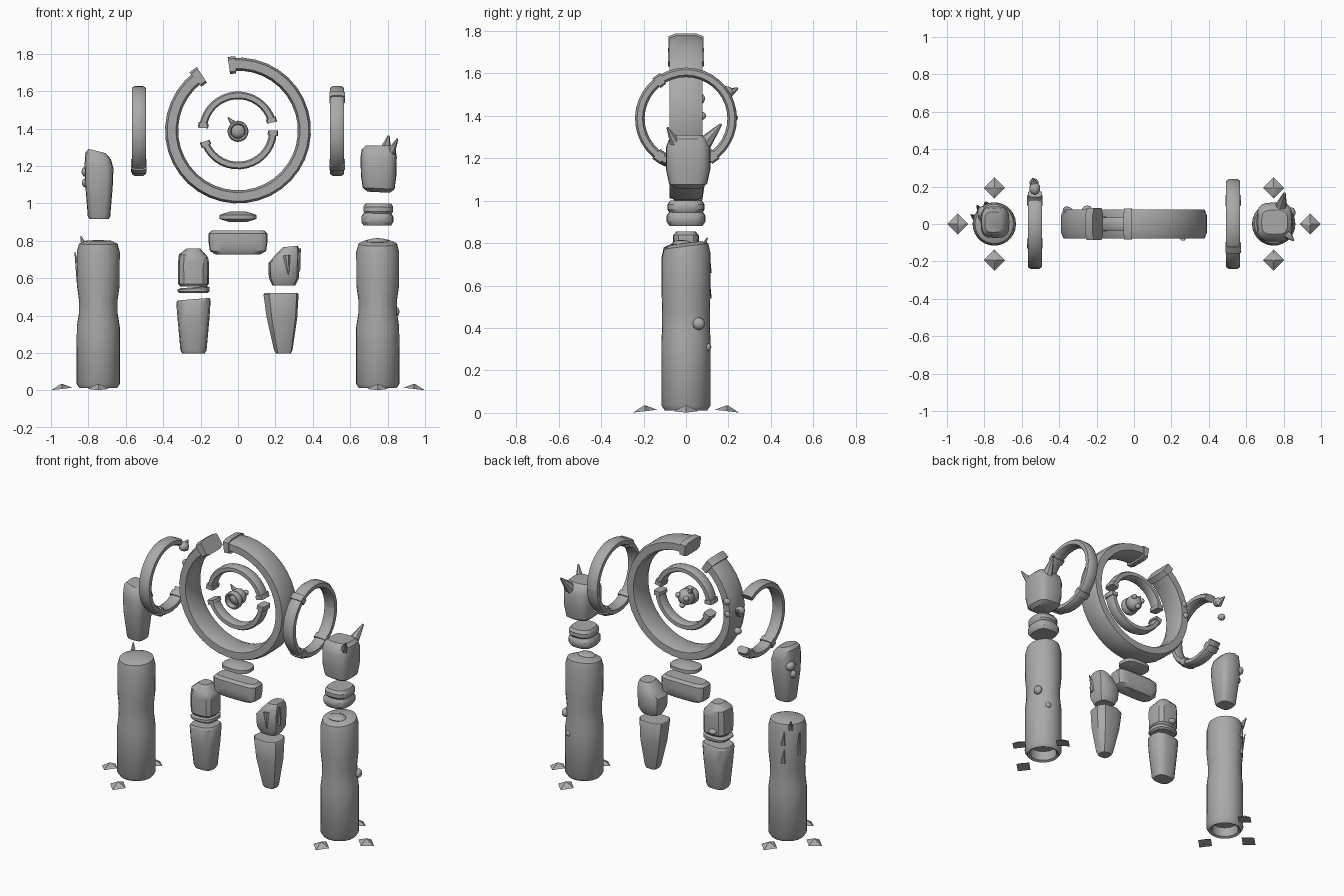
import bpy, bmesh, math
from mathutils import Vector, Matrix

cube = bpy.data.objects.get("Cube")
if cube:
    bpy.data.objects.remove(cube, do_unlink=True)

stone = bpy.data.materials.new("grey stone")
stone.use_nodes = True
GREY = (0.4, 0.4, 0.4, 1)
stone.diffuse_color = GREY
stone.node_tree.nodes["Principled BSDF"].inputs["Base Color"].default_value = GREY
parts = []


def finish(name, bm):
    """Turn a bmesh into a named stone object."""
    bmesh.ops.recalc_face_normals(bm, faces=bm.faces[:])
    mesh = bpy.data.meshes.new(name)
    bm.to_mesh(mesh)
    bm.free()
    mesh.materials.append(stone)
    obj = bpy.data.objects.new(name, mesh)
    bpy.context.collection.objects.link(obj)
    parts.append(obj)
    return obj


def skin(name, loops):
    """Bridge a list of equal point loops and cap both ends."""
    bm = bmesh.new()
    rows = [[bm.verts.new(p) for p in loop] for loop in loops]
    n = len(rows[0])
    for a, b in zip(rows, rows[1:]):
        for i in range(n):
            j = (i + 1) % n
            bm.faces.new((a[i], a[j], b[j], b[i]))
    bm.faces.new(rows[0])
    bm.faces.new(rows[-1])
    return finish(name, bm)


def loft(name, x, y, sections, sides=12, power=2.0, turn=0.0):
    """Stack superellipse sections: (z, centre x, half x, half y, x slope, y slope)."""
    loops = []
    for s in sections:
        z, cx, rx, ry, tx, ty = tuple(s) + (0,) * (6 - len(s))
        loop = []
        for i in range(sides):
            a = math.tau * i / sides + turn
            c, d = math.cos(a), math.sin(a)
            u = math.copysign(abs(c) ** (2 / power), c) * rx
            v = math.copysign(abs(d) ** (2 / power), d) * ry
            loop.append((x + cx + u, y + v, z + tx * u + ty * v))
        loops.append(loop)
    return skin(name, loops)


def arc(name, centre, axis, start, end, inner, outer, half, cut=0.012, step=10):
    """Sweep a chamfered bar around the x or y axis, angles in degrees."""
    k = half * 0.4
    profile = [(inner, -half + k), (inner + cut, -half), (outer - cut, -half), (outer, -half + k),
               (outer, half - k), (outer - cut, half), (inner + cut, half), (inner, half - k)]
    count = max(1, round((end - start) / step))
    loops = []
    for i in range(count + 1):
        a = math.radians(start + (end - start) * i / count)
        loop = []
        for r, d in profile:
            u, v = r * math.cos(a), r * math.sin(a)
            p = Vector((d, u, v)) if axis == "X" else Vector((u, d, v))
            loop.append(p + Vector(centre))
        loops.append(loop)
    return skin(name, loops)


def spike(name, base, tip, radius):
    """Pointed shard running from base to tip."""
    base, tip = Vector(base), Vector(tip)
    axis = tip - base
    turn = axis.to_track_quat("Z", "Y").to_matrix().to_4x4()
    bm = bmesh.new()
    bmesh.ops.create_cone(bm, cap_ends=True, segments=7, radius1=radius, radius2=radius * 0.15,
                          depth=axis.length,
                          matrix=Matrix.Translation((base + tip) / 2) @ turn)
    return finish(name, bm)


def lump(name, centre, size):
    """Small faceted stone."""
    bm = bmesh.new()
    bmesh.ops.create_icosphere(bm, subdivisions=2, radius=1)
    bmesh.ops.scale(bm, vec=size, verts=bm.verts[:])
    bmesh.ops.translate(bm, vec=centre, verts=bm.verts[:])
    return finish(name, bm)


# Large chest ring with a gap and end collars
CHEST = (0, 0, 1.39)
arc("chest_ring", CHEST, "Y", -233, 96, 0.32, 0.39, 0.078)
arc("chest_ring_collar_top", CHEST, "Y", 92, 98, 0.305, 0.397, 0.083)
arc("chest_ring_collar_side", CHEST, "Y", 123, 130, 0.305, 0.405, 0.085)

# Two inner half rings with collars on their ends
for label, start, end in (("upper", 17, 172), ("lower", 202, 356)):
    arc("inner_ring_" + label, CHEST, "Y", start, end, 0.167, 0.208, 0.035, 0.008)
    for side, a in (("start", start), ("end", end)):
        arc(f"inner_ring_{label}_{side}_collar", CHEST, "Y", a - 4, a + 4, 0.16, 0.215, 0.039, 0.006)

# Core stone with a socket and a thorn
lump("core", CHEST, (0.053, 0.053, 0.053))
arc("core_socket", (0, -0.045, 1.385), "Y", 0, 360, 0.036, 0.056, 0.022, 0.006, 18)
spike("core_thorn", (-0.02, 0, 1.42), (-0.055, 0, 1.46), 0.02)
for i, (x, z) in enumerate(((0.03, 1.41), (-0.03, 1.4), (0, 1.35))):
    lump(f"core_bump_{i}", (x, 0.04, z), (0.018, 0.018, 0.018))
lump("ring_chip_high", (-0.35, 0.07, 1.48), (0.025, 0.02, 0.025))
lump("ring_chip_low", (-0.36, 0.075, 1.4), (0.02, 0.02, 0.02))

# Shoulder rings: whole on the left, broken at the back on the right
LEFT, RIGHT = (0.53, 0, 1.387), (-0.53, 0, 1.387)
arc("left_shoulder_ring", LEFT, "X", 0, 360, 0.195, 0.24, 0.038, 0.01)
arc("right_shoulder_ring", RIGHT, "X", 58, 318, 0.195, 0.24, 0.038, 0.01)
for label, centre, angles in (("left", LEFT, (125, 235, 305)), ("right", RIGHT, (242, 305))):
    for a in angles:
        arc(f"{label}_shoulder_collar_{a}", centre, "X", a - 5, a + 5, 0.188, 0.247, 0.042, 0.008)
lump("shoulder_fragment_high", (-0.53, 0.19, 1.51), (0.03, 0.035, 0.03))
spike("shoulder_fragment_thorn", (-0.53, 0.19, 1.5), (-0.54, 0.245, 1.53), 0.03)
lump("shoulder_fragment_low", (-0.535, 0.22, 1.39), (0.025, 0.025, 0.022))

# Large hollow-ended forearm columns, waisted in the middle
for label, sx, slope in (("right", -0.747, 0.05), ("left", 0.747, 0.13)):
    loft(label + "_forearm", sx, 0, [
        (0.08, 0, 0.08, 0.08), (0.02, 0, 0.085, 0.085), (0.012, 0, 0.1, 0.1),
        (0.035, 0, 0.116, 0.116), (0.34, 0, 0.115, 0.116), (0.41, 0, 0.104, 0.112),
        (0.48, 0, 0.103, 0.112), (0.56, 0, 0.114, 0.115), (0.74, 0, 0.115, 0.115, 0, slope),
        (0.785, 0, 0.103, 0.105, 0, slope), (0.8, 0, 0.07, 0.07, 0, slope)], 28)
    # Claw stones around each foot of the column
    s = math.copysign(1, sx)
    for i, (dx, dy) in enumerate(((0.195 * s, 0), (0, 0.193), (0, -0.193))):
        tx, ty = -dx * 0.6, -dy * 0.6
        loft(f"{label}_claw_{i}", sx + dx, dy, [
            (0.008, 0, 0.057, 0.057, tx, ty), (0.034, 0, 0.006, 0.006)], 4)

# Chips and thorns on the columns
lump("left_forearm_cap", (0.745, -0.02, 0.795), (0.06, 0.05, 0.02))
lump("left_forearm_wart_high", (0.84, 0.06, 0.42), (0.024, 0.03, 0.03))
lump("left_forearm_wart_low", (0.79, 0.1, 0.31), (0.02, 0.02, 0.02))
spike("right_forearm_thorn_top", (-0.82, 0.07, 0.76), (-0.84, 0.1, 0.825), 0.02)
spike("right_forearm_thorn_side", (-0.845, 0.03, 0.58), (-0.872, 0.05, 0.74), 0.018)
for i, z in enumerate((0.54, 0.66)):
    spike(f"right_forearm_splinter_{i}", (-0.79, 0.107, z), (-0.8, 0.11, z + 0.09), 0.014)

# Right upper arm block
loft("right_upper_arm", -0.743, 0.01, [
    (0.918, 0, 0.052, 0.05), (0.93, 0, 0.06, 0.055), (1.1, 0, 0.074, 0.082),
    (1.2, 0, 0.077, 0.085, -0.15), (1.255, -0.005, 0.068, 0.075, -0.25),
    (1.28, -0.01, 0.045, 0.055, -0.25)], 16, 3.2)
lump("right_upper_arm_chip_high", (-0.81, 0.06, 1.17), (0.028, 0.035, 0.03))
lump("right_upper_arm_chip_low", (-0.815, 0.04, 1.11), (0.02, 0.025, 0.025))

# Left upper arm block with two horns
loft("left_upper_arm", 0.752, 0.01, [
    (1.06, 0, 0.06, 0.06, -0.05), (1.08, 0, 0.085, 0.09, -0.05), (1.15, 0, 0.095, 0.105),
    (1.25, 0, 0.097, 0.105), (1.29, 0, 0.09, 0.09), (1.31, 0, 0.07, 0.065)], 20, 3.4)
spike("left_horn_back", (0.78, 0.07, 1.25), (0.805, 0.165, 1.36), 0.042)
spike("left_horn_front", (0.81, -0.045, 1.26), (0.853, -0.088, 1.345), 0.03)

# Elbow discs on the left arm and the waist disc
for label, x, z, rx, ry, h in (("left_elbow_disc_upper", 0.75, 0.97, 0.08, 0.088, 0.03),
                               ("left_elbow_disc_lower", 0.745, 0.915, 0.086, 0.092, 0.034),
                               ("waist_disc", 0, 0.928, 0.098, 0.07, 0.028)):
    thin = 0.45 if label == "waist_disc" else 0.85
    loft(label, x, 0, [(z - h, 0, rx * thin, ry * thin), (z - h * 0.4, 0, rx, ry),
                       (z + h * 0.4, 0, rx, ry), (z + h, 0, rx * thin, ry * thin)], 20, 2.8)

# Pelvis block
loft("pelvis", 0, 0, [
    (0.728, 0, 0.12, 0.045), (0.745, 0, 0.15, 0.058), (0.79, 0, 0.157, 0.062),
    (0.838, 0, 0.157, 0.06), (0.855, 0, 0.14, 0.045)], 20, 4.5)

# Right leg
loft("right_thigh", -0.238, 0, [
    (0.555, 0, 0.07, 0.065), (0.57, 0, 0.082, 0.078), (0.68, 0, 0.083, 0.08),
    (0.72, 0, 0.078, 0.075, -0.1), (0.76, 0, 0.035, 0.04)], 12, 3)
loft("right_knee_disc", -0.238, 0, [
    (0.52, 0, 0.075, 0.07), (0.53, 0, 0.085, 0.08), (0.545, 0, 0.085, 0.08, 0.08),
    (0.552, 0, 0.07, 0.065, 0.08)], 14, 2.8)
loft("right_shin", -0.238, 0, [
    (0.197, 0, 0.06, 0.05), (0.215, 0, 0.07, 0.058), (0.38, 0, 0.085, 0.075),
    (0.475, 0, 0.092, 0.08, 0.08), (0.488, 0, 0.085, 0.072, 0.08)], 14, 3)
lump("right_thigh_chip", (-0.25, 0.07, 0.59), (0.03, 0.03, 0.02))

# Left leg
loft("left_thigh", 0.245, 0, [
    (0.56, 0, 0.06, 0.055), (0.6, 0, 0.08, 0.075), (0.68, 0, 0.083, 0.08),
    (0.74, 0.02, 0.063, 0.07, 0.2), (0.77, 0.035, 0.04, 0.05, 0.1)], 10, 3)
spike("left_thigh_splinter", (0.312, -0.02, 0.64), (0.333, -0.04, 0.76), 0.022)
spike("left_thigh_thorn", (0.26, -0.07, 0.72), (0.27, -0.085, 0.62), 0.02)
loft("left_shin", 0.23, 0, [
    (0.197, 0.012, 0.04, 0.038), (0.215, 0.012, 0.05, 0.045), (0.39, 0.005, 0.083, 0.075),
    (0.512, 0, 0.095, 0.08), (0.521, 0, 0.09, 0.075)], 8, 2.8, 0.2)

# Smooth shading with crisp edges
bpy.ops.object.select_all(action="DESELECT")
for obj in parts:
    obj.select_set(True)
bpy.context.view_layer.objects.active = parts[0]
bpy.ops.object.shade_smooth_by_angle(angle=math.radians(35))
